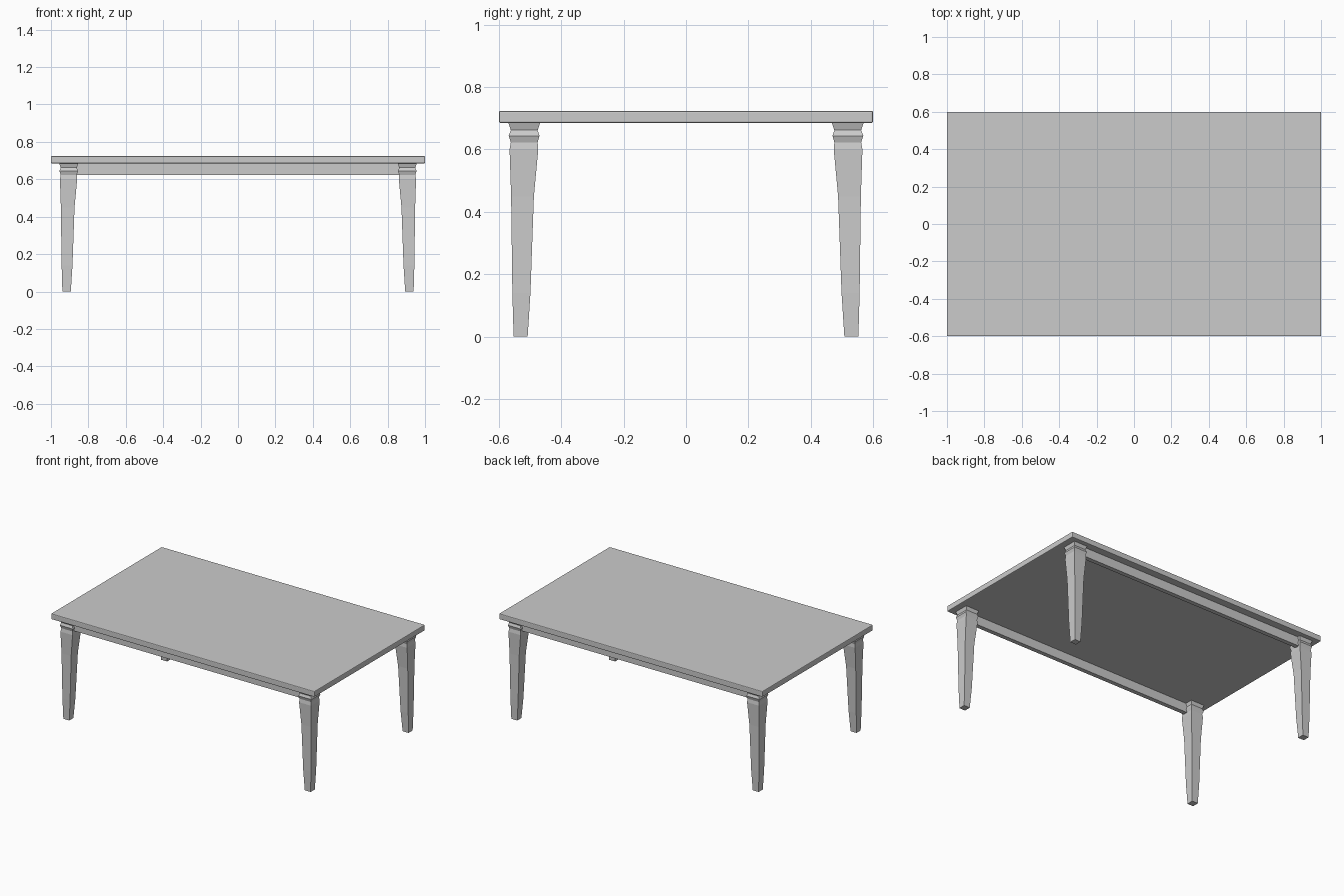
import bpy, bmesh

if "Cube" in bpy.data.objects:
    bpy.data.objects.remove(bpy.data.objects["Cube"])

def add_object(name, bm):
    bmesh.ops.recalc_face_normals(bm, faces=bm.faces)
    me = bpy.data.meshes.new(name)
    bm.to_mesh(me)
    bm.free()
    ob = bpy.data.objects.new(name, me)
    bpy.context.collection.objects.link(ob)
    return ob

def box(name, x, y, z):
    bm = bmesh.new()
    bmesh.ops.create_cube(bm, size=1)
    for v in bm.verts:
        for i, (lo, hi) in enumerate((x, y, z)):
            v.co[i] = lo if v.co[i] < 0 else hi
    return add_object(name, bm)

# Tabletop with slightly softened edges
top = box("tabletop", (-1, 1), (-0.6, 0.6), (0.685, 0.724))
bev = top.modifiers.new("soft_edge", 'BEVEL')
bev.width = 0.005
bev.segments = 2

# Leg sections: height, outer and inner distance from the centre line in y
SECTIONS = [
    (0.0, 0.553, 0.508), (0.14, 0.557, 0.499), (0.45, 0.561, 0.488),
    (0.60, 0.566, 0.474), (0.623, 0.562, 0.476), (0.644, 0.569, 0.470),
    (0.662, 0.562, 0.476), (0.686, 0.570, 0.468),
]
X_SHIFT = 0.386

def leg(name, sx, sy):
    bm = bmesh.new()
    rings = []
    for z, o, i in SECTIONS:
        corners = [(o, o), (i, o), (i, i), (o, i)]
        rings.append([bm.verts.new((sx * (a + X_SHIFT), sy * b, z)) for a, b in corners])
    for r0, r1 in zip(rings, rings[1:]):
        for k in range(4):
            n = (k + 1) % 4
            bm.faces.new((r0[k], r0[n], r1[n], r1[k]))
    bm.faces.new(rings[0])
    bm.faces.new(rings[-1])
    return add_object(name, bm)

# Four tapered legs, and an apron along each long side
for side, sy in (("front", -1), ("back", 1)):
    for hand, sx in (("left", -1), ("right", 1)):
        leg(f"{side}_{hand}_leg", sx, sy)
    box(f"{side}_apron", (-0.87, 0.87), sorted((sy * 0.52, sy * 0.55)), (0.623, 0.686))
